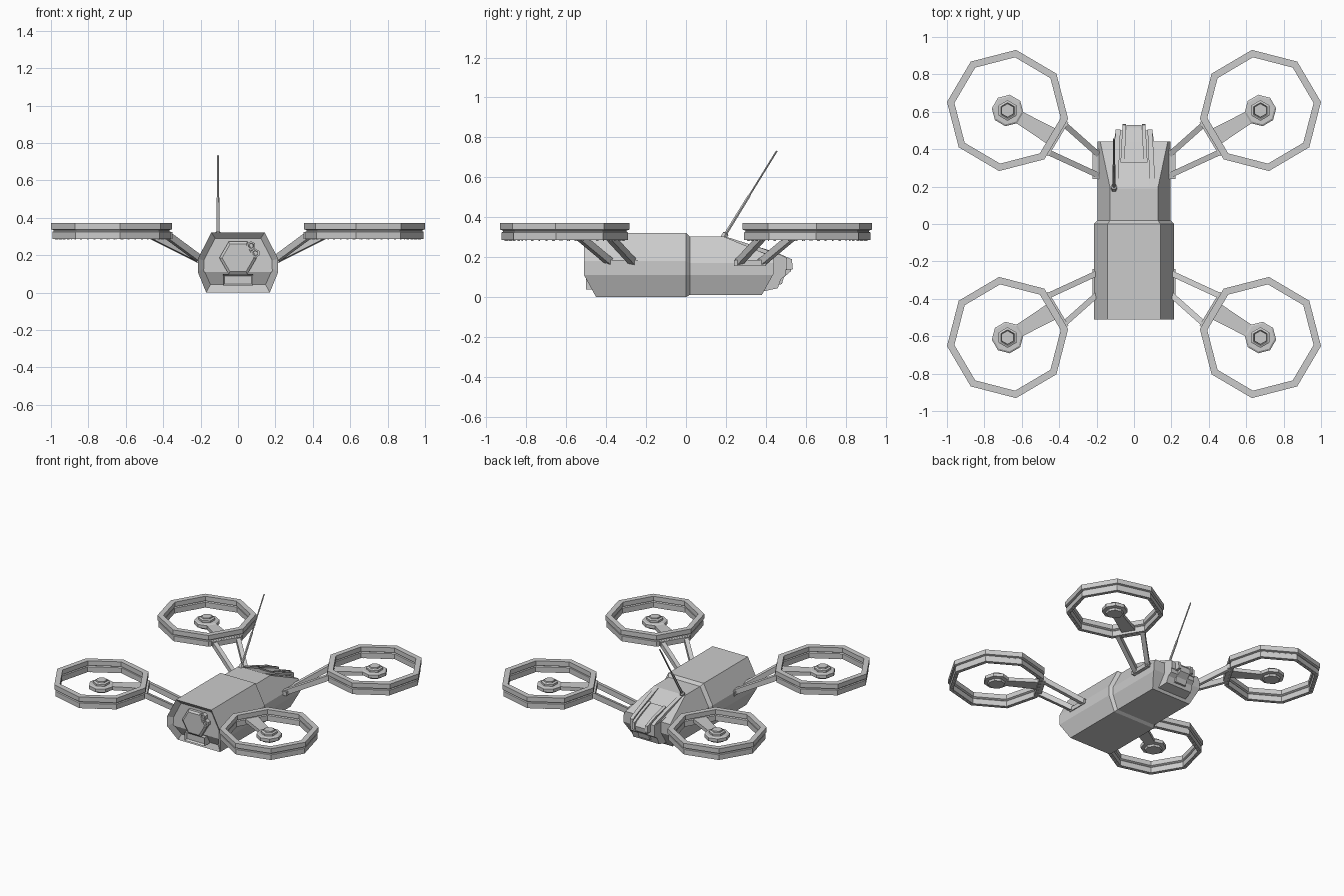
import bpy, bmesh
from math import sin, cos, radians, pi
from mathutils import Vector, Matrix

if "Cube" in bpy.data.objects:
    bpy.data.objects.remove(bpy.data.objects["Cube"])

def finish(name, bm, mirror=""):
    bmesh.ops.recalc_face_normals(bm, faces=bm.faces[:])
    me = bpy.data.meshes.new(name)
    bm.to_mesh(me)
    bm.free()
    ob = bpy.data.objects.new(name, me)
    bpy.context.collection.objects.link(ob)
    if mirror:
        m = ob.modifiers.new("mirror", 'MIRROR')
        m.use_axis = ("x" in mirror, "y" in mirror, False)
        m.use_mirror_merge = False
    return ob

def loft(bm, loops, closed=False):
    """Skin a list of equal-length point loops; cap the ends unless closed."""
    rows = [[bm.verts.new(p) for p in loop] for loop in loops]
    n = len(rows[0])
    pairs = list(zip(rows, rows[1:])) + ([(rows[-1], rows[0])] if closed else [])
    for a, b in pairs:
        for i in range(n):
            bm.faces.new((a[i], a[(i + 1) % n], b[(i + 1) % n], b[i]))
    if not closed:
        bm.faces.new(rows[0])
        bm.faces.new(rows[-1])

def lathe(name, profile, sides, matrix, start=0, closed=False, mirror=""):
    bm = bmesh.new()
    a = [radians(start) + 2 * pi * i / sides for i in range(sides)]
    loft(bm, [[matrix @ Vector((r * cos(t), r * sin(t), z)) for t in a]
              for r, z in profile], closed)
    return finish(name, bm, mirror)

def prism(name, profile, x0, x1, taper=1.0, mirror=""):
    """Side profile in (y, z) extruded in x; x shrinks towards the nose tip."""
    bm = bmesh.new()
    ys = [y for y, z in profile]
    lo, hi = min(ys), max(ys)
    f = lambda y: 1 + (taper - 1) * (y - lo) / (hi - lo)
    loft(bm, [[(x * f(y), y, z) for y, z in profile] for x in (x0, x1)])
    return finish(name, bm, mirror)

def beam(bm, p, q, w, h):
    p, q = Vector(p), Vector(q)
    m = (Matrix.Translation((p + q) / 2) @ (q - p).to_track_quat('Y', 'Z').to_matrix().to_4x4()
         @ Matrix.Diagonal((w, (q - p).length, h, 1)))
    bmesh.ops.create_cube(bm, size=1, matrix=m)

def slice_off(bm, co, no):
    g = bm.verts[:] + bm.edges[:] + bm.faces[:]
    r = bmesh.ops.bisect_plane(bm, geom=g, plane_co=co, plane_no=no, clear_outer=True)
    edges = [e for e in r['geom_cut'] if isinstance(e, bmesh.types.BMEdge)]
    bmesh.ops.edgeloop_fill(bm, edges=edges)

# Fuselage: wide battery half stepping down to the narrower nose half
def section(y, half):
    return [(x, y, z) for x, z in half] + [(-x, y, z) for x, z in reversed(half)]
wide = [(.142, .322), (.215, .18), (.215, .11), (.17, 0)]
slim = [(.127, .303), (.196, .17), (.196, .11), (.158, .012)]
bm = bmesh.new()
loft(bm, [section(-.51, wide), section(0, wide), section(.02, slim), section(.44, slim)])
slice_off(bm, (0, .19, .303), (0, .103, .25))
slice_off(bm, (0, .44, .12), (0, .108, -.06))
slice_off(bm, (0, -.51, .11), (0, -.11, -.06))
bmesh.ops.recalc_face_normals(bm, faces=bm.faces[:])
bm.normal_update()
front = [f for f in bm.faces if f.normal.y < -.5]
bmesh.ops.inset_region(bm, faces=front, thickness=.032, depth=-.03, use_even_offset=True)
finish("fuselage", bm)

# Front panel: hexagonal camera, two sensors and a slot
def facing(x, y, z):
    return Matrix.Translation((x, y, z)) @ Matrix.Rotation(pi / 2, 4, 'X')
lathe("camera_plate", [(.1, 0), (.1, .02), (.085, .03)], 6, facing(0, -.48, .185))
lathe("camera_lens", [(.055, 0), (.055, .03), (.04, .03), (.036, .012)], 6, facing(0, -.48, .185), 30)
for i, (x, z) in enumerate([(.07, .25), (.092, .21)]):
    lathe(f"sensor_{i}", [(.025, 0), (.025, .03), (.015, .03), (.013, .02)], 6, facing(x, -.48, z), 30)
bm = bmesh.new()
beam(bm, (0, -.5, .068), (0, -.42, .068), .16, .06)
bm.normal_update()
bmesh.ops.inset_region(bm, faces=[f for f in bm.faces if f.calc_center_median().y < -.49],
                       thickness=.012, depth=-.015)
finish("front_slot", bm)

# Nose: stepped blocks with fins running up the sloped deck
prism("nose_block", [(.34, .24), (.43, .208), (.50, .19), (.50, .11), (.475, .09),
                     (.46, .045), (.39, .03), (.34, .06)], -.125, .125, .78)
prism("nose_tip", [(.33, .255), (.44, .215), (.515, .185), (.53, .165), (.525, .13),
                   (.49, .10), (.48, .065), (.38, .06)], -.06, .06, .65)
prism("outer_fin", [(.19, .306), (.36, .252), (.48, .21), (.505, .195), (.505, .14),
                    (.44, .12), (.3, .2)], .085, .115, .85, "x")
prism("inner_fin", [(.33, .262), (.45, .225), (.53, .19), (.535, .14), (.45, .13)],
      .05, .072, .85, "x")

# Antenna: collar, thick lower rod, thin upper rod
d = Vector((0, .265, .43))
base = Vector((-.107, .19, .303))
m = Matrix.Translation(base) @ d.to_track_quat('Z', 'Y').to_matrix().to_4x4()
lathe("antenna", [(.017, -.02), (.017, .018), (.009, .022), (.008, .24), (.005, .245),
                  (.005, .505)], 6, m)

# Rotor guards: octagonal grooved rings, one modelled and mirrored to four
CX, CY, A = .676, .607, 8
C = Matrix.Translation((CX, CY, 0))
lathe("rotor_guard", [(.287, .372), (.327, .372), (.327, .338), (.313, .334), (.313, .328),
                      (.32, .324), (.32, .287), (.293, .287), (.293, .326), (.3, .332),
                      (.287, .338)], 8, C, A, True, "xy")

# Motor pods on spokes
lathe("motor_pod", [(.055, .288), (.06, .302), (.085, .306), (.085, .33), (.075, .336)],
      8, C, A, mirror="xy")
lathe("motor_hub", [(.055, .33), (.055, .35), (.042, .356), (.038, .35), (.036, .362)],
      6, C, 30, mirror="xy")
spoke = Matrix.Translation((CX, CY, 0)) @ Matrix.Rotation(radians(A + 202.5), 4, 'Z')
bm = bmesh.new()
loft(bm, [[spoke @ Vector((r, s * w, z)) for s, z in ((-1, .304), (1, .304), (1, .33), (-1, .33))]
          for r, w in ((.04, .033), (.2, .042), (.285, .048))])
finish("motor_spoke", bm, "xy")

# Underside lights along each guard side
bm = bmesh.new()
for k in range(8):
    a, b = [Vector((CX + .306 * cos(radians(A + 45 * j)), CY + .306 * sin(radians(A + 45 * j)), .286))
            for j in (k, k + 1)]
    for i in range(6):
        bmesh.ops.create_cube(bm, size=.007, matrix=Matrix.Translation(a.lerp(b, (i + .5) / 6)))
finish("guard_lights", bm, "xy")

# Support frames between fuselage and guards
outer_a, outer_b = (.375, .535, .305), (.462, .385, .305)
inner_a, inner_b = (.195, .375, .172), (.195, .262, .172)
bm = bmesh.new()
beam(bm, outer_a, inner_a, .03, .036)
beam(bm, outer_b, inner_b, .03, .036)
beam(bm, (.362, .55, .305), (.47, .37, .305), .028, .036)
beam(bm, (.203, .40, .172), (.203, .24, .172), .036, .03)
finish("guard_support", bm, "xy")
